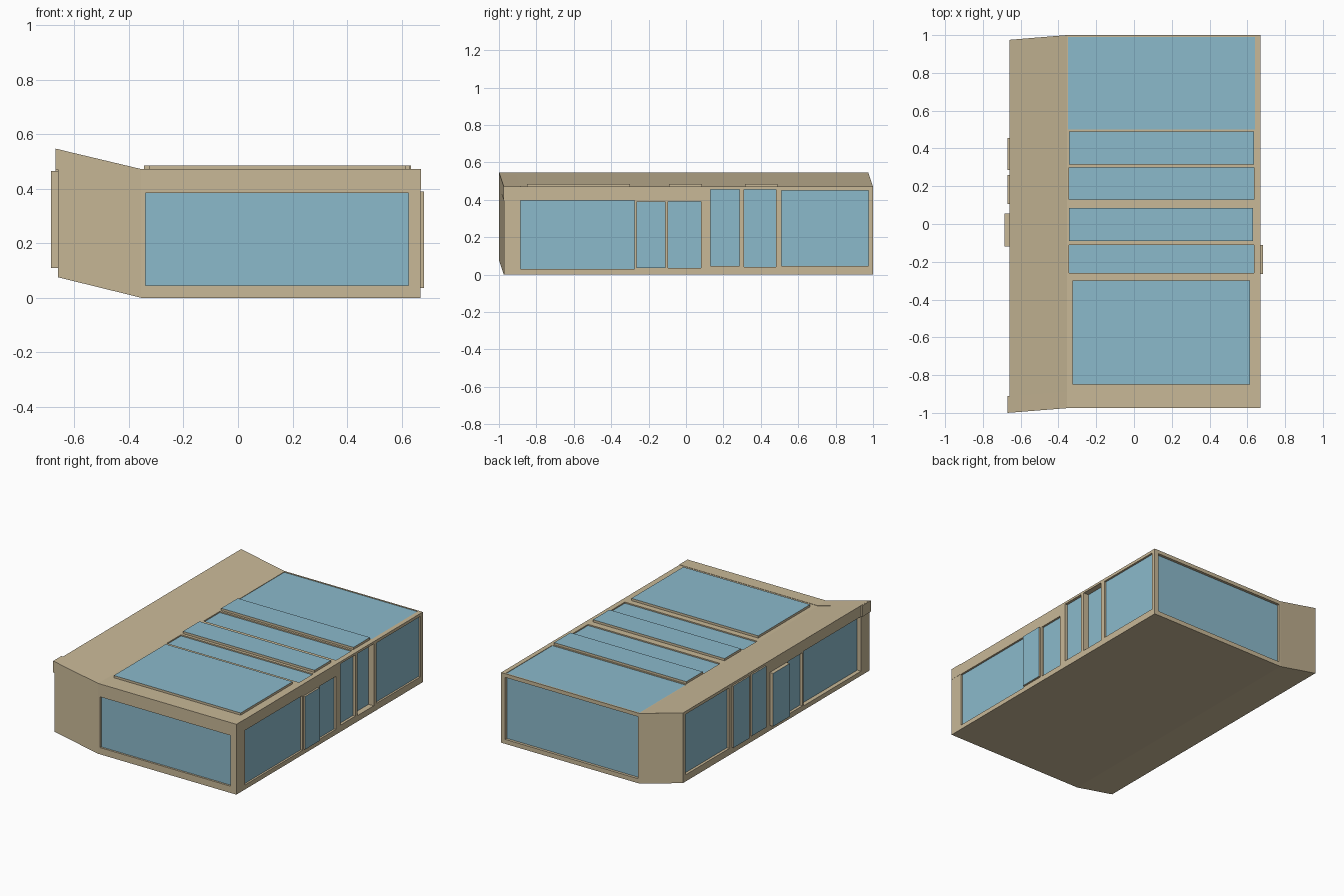
import bpy, bmesh
from mathutils import Vector

if "Cube" in bpy.data.objects:
    bpy.data.objects.remove(bpy.data.objects["Cube"])

def material(name, rgb):
    m = bpy.data.materials.new(name)
    m.diffuse_color = (*rgb, 1)
    m.use_nodes = True
    m.node_tree.nodes["Principled BSDF"].inputs["Base Color"].default_value = m.diffuse_color
    return m

TAN = material("tan_wall", (0.58, 0.48, 0.31))
BLUE = material("blue_glass", (0.26, 0.49, 0.60))
SHIFT = Vector((0, -0.025, 0.075))   # offset of the skewed left wing
XL, XM, XR = -0.66, -0.355, 0.67     # left wall, bend line, right wall
TOP, FRONT, BACK = 0.47, -0.974, 1.0

def make_object(name, bm, mats):
    bmesh.ops.recalc_face_normals(bm, faces=bm.faces)
    mesh = bpy.data.meshes.new(name)
    bm.to_mesh(mesh)
    bm.free()
    for m in mats:
        mesh.materials.append(m)
    ob = bpy.data.objects.new(name, mesh)
    bpy.context.collection.objects.link(ob)
    return ob

def bent_box(name, x0, x1, y0, y1, z0, z1):
    """Box along x that kinks at the bend line."""
    bm = bmesh.new()
    rings = []
    for x, s in ((x0, SHIFT), (XM, Vector()), (x1, Vector())):
        rings.append([bm.verts.new(Vector((x, y, z)) + s)
                      for y, z in ((y0, z0), (y1, z0), (y1, z1), (y0, z1))])
    for a, b in zip(rings, rings[1:]):
        for i in range(4):
            j = (i + 1) % 4
            bm.faces.new((a[i], a[j], b[j], b[i]))
    bm.faces.new(rings[0])
    bm.faces.new(rings[-1])
    return make_object(name, bm, [TAN])

def add_box(bm, lo, hi):
    r = bmesh.ops.create_cube(bm, size=1)
    for v in r["verts"]:
        v.co = Vector([l + (c + 0.5) * (h - l) for c, l, h in zip(v.co, lo, hi)])
    return {f for v in r["verts"] for f in v.link_faces}

def span(axis, a, b, u, v):
    """Box limits: a..b along axis, u and v along the other two axes."""
    lo, hi = [u[0], v[0]], [u[1], v[1]]
    lo.insert(axis, min(a, b))
    hi.insert(axis, max(a, b))
    return lo, hi

cutters = bmesh.new()

def window(name, axis, sign, plane, u, v, depth):
    """Negative depth: glass in a recess. Positive: a raised block with a glass face."""
    bm = bmesh.new()
    face = plane + sign * depth
    if depth < 0:
        add_box(cutters, *span(axis, face, plane + sign * 0.05, u, v))
        add_box(bm, *span(axis, face - sign * 0.01, face + sign * 0.002, u, v))
        make_object(name, bm, [BLUE])
    else:
        faces = add_box(bm, *span(axis, plane - sign * 0.01, face, u, v))
        bm.normal_update()
        for f in faces:
            if f.normal[axis] * sign > 0.5:
                f.material_index = 1
        make_object(name, bm, [TAN, BLUE])

# Main shell and front roof beam
body = bent_box("building_body", XL, XR, FRONT, BACK, 0, TOP)
bent_box("front_roof_beam", -0.67, XR + 0.001, FRONT - 0.001, -0.886, 0.397, TOP + 0.002)

# Front and back windows
window("front_window", 1, -1, FRONT, (-0.34, 0.625), (0.045, 0.385), -0.015)
window("back_window", 1, 1, BACK, (-0.345, 0.64), (0.03, 0.445), -0.02)

# Side windows: y range, z range, right depth, left depth
sides = [
    ((-0.885, -0.275), (0.03, 0.396), -0.015, -0.03),
    ((-0.265, -0.11), (0.035, 0.39), 0.013, -0.02),
    ((-0.095, 0.08), (0.035, 0.39), -0.015, 0.025),
    ((0.13, 0.285), (0.045, 0.455), -0.02, 0.01),
    ((0.31, 0.48), (0.04, 0.455), -0.04, 0.01),
    ((0.51, 0.975), (0.045, 0.45), -0.015, -0.02),
]
for i, (y, z, right, left) in enumerate(sides, 1):
    window(f"right_window_{i}", 0, 1, XR, y, z, right)
    y = [c + SHIFT.y for c in y]
    z = [c + SHIFT.z for c in z]
    if left > 0:
        z[1] = min(z[1], 0.53)
    window(f"left_window_{i}", 0, -1, XL, y, z, left)

# Skylights
roof = [
    ((-0.325, 0.615), (-0.85, -0.3), 0.015),
    ((-0.345, 0.635), (-0.26, -0.11), -0.01),
    ((-0.345, 0.63), (-0.09, 0.085), 0.015),
    ((-0.345, 0.635), (0.13, 0.3), -0.01),
    ((-0.345, 0.635), (0.315, 0.49), 0.015),
    ((-0.35, 0.64), (0.5, 0.99), -0.005),
]
for i, (x, y, d) in enumerate(roof, 1):
    window(f"skylight_{i}", 2, 1, TOP, x, y, d)

# Cut the window recesses
cutter = make_object("recess_cutter", cutters, [TAN])
cutter.hide_render = True
mod = body.modifiers.new("recesses", "BOOLEAN")
mod.operation = "DIFFERENCE"
mod.solver = "EXACT"
mod.use_self = True
mod.object = cutter
bpy.context.view_layer.objects.active = body
bpy.ops.object.modifier_apply(modifier=mod.name)
bpy.data.objects.remove(cutter)
